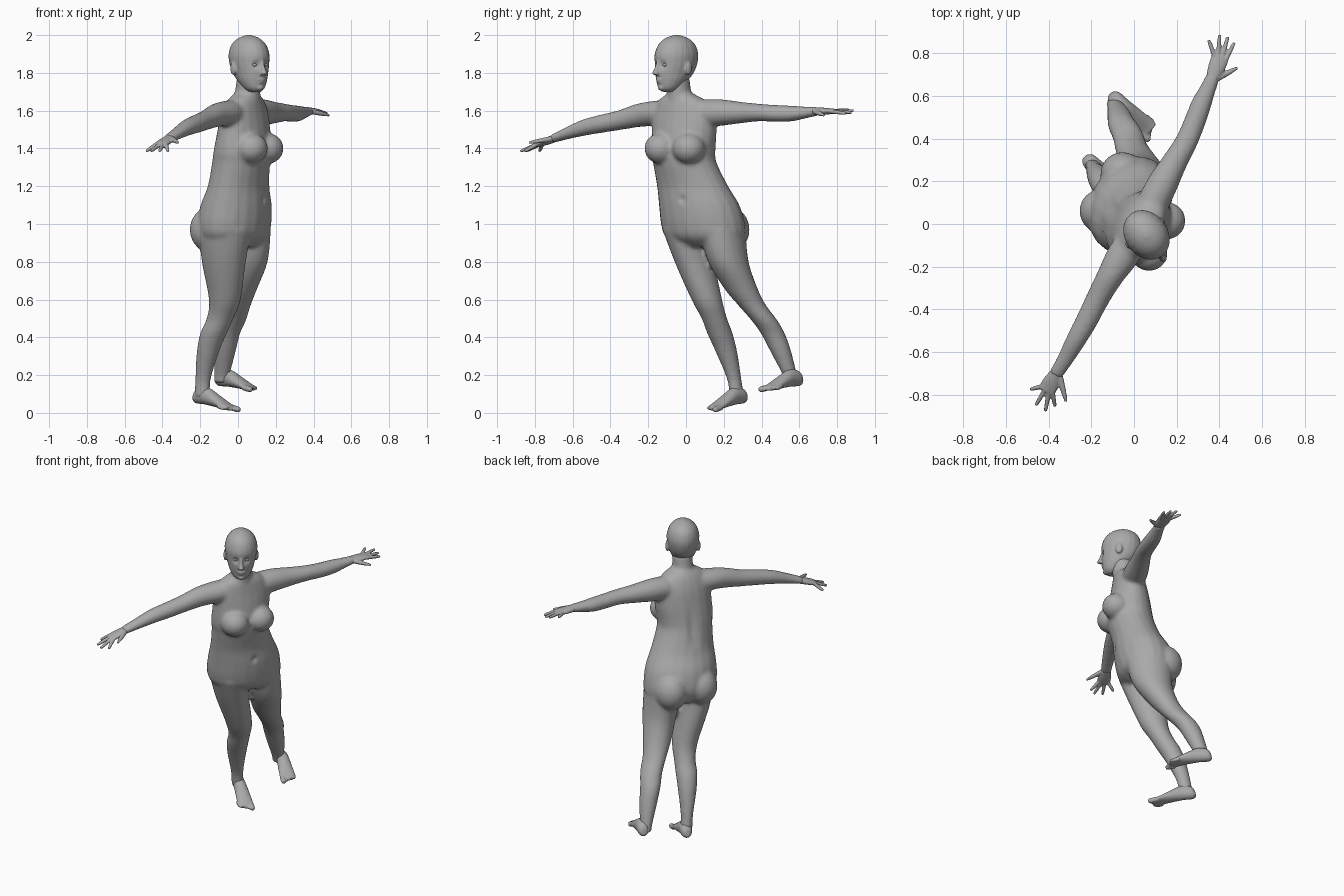
import bpy, bmesh, math
from mathutils import Vector, Matrix

if "Cube" in bpy.data.objects:
    bpy.data.objects.remove(bpy.data.objects["Cube"])

UP = Vector((0, 0, 1))
FRONT = Vector((.87, -.49, 0)).normalized()   # way the chest faces
LEFT = UP.cross(FRONT)
GAZE = Vector((.58, -.81, 0)).normalized()    # way the head faces
EAR = UP.cross(GAZE)

skin = bpy.data.materials.new("plain_grey")
skin.use_nodes = True
grey = (.4, .4, .4, 1)
skin.diffuse_color = grey
skin.node_tree.nodes["Principled BSDF"].inputs["Base Color"].default_value = grey


def spline(rows, steps=5):
    """Smooth the stations with a Catmull-Rom curve."""
    rows = [Vector(r) for r in rows]
    out = []
    for i in range(len(rows) - 1):
        p, q = rows[i], rows[i + 1]
        before, after = rows[max(i - 1, 0)], rows[min(i + 2, len(rows) - 1)]
        for k in range(steps):
            t = k / steps
            m, n = (q - before) / 2, (after - p) / 2
            out.append(p + m * t + (3 * (q - p) - 2 * m - n) * t ** 2
                       + (2 * (p - q) + m + n) * t ** 3)
    return out + [rows[-1]]


def tube(bm, rows, u=None, v=None, sides=20):
    """Loft elliptical rings through rows of (x, y, z, half width, half depth)."""
    if u is None:
        run = Vector(rows[-1][:3]) - Vector(rows[0][:3])
        u = UP.cross(run).normalized()
        v = run.cross(u).normalized()
    rings = []
    for row in spline(rows):
        centre, a, b = Vector(row[:3]), row[3], row[4]
        angles = [math.tau * k / sides for k in range(sides)]
        rings.append([bm.verts.new(centre + u * a * math.cos(t) + v * b * math.sin(t))
                      for t in angles])
    made = [bm.faces.new(rings[0]), bm.faces.new(rings[-1][::-1])]
    for r, s in zip(rings, rings[1:]):
        for k in range(sides):
            j = (k + 1) % sides
            made.append(bm.faces.new((r[k], s[k], s[j], r[j])))
    bmesh.ops.recalc_face_normals(bm, faces=made)


def ball(bm, centre, size, side=LEFT, ahead=FRONT):
    """Ellipsoid with its size given along side, ahead and up."""
    axes = Matrix((side * size[0], ahead * size[1], UP * size[2])).transposed()
    bmesh.ops.create_uvsphere(bm, u_segments=20, v_segments=12, radius=1,
                              matrix=Matrix.Translation(centre) @ axes.to_4x4())


def finish(bm, name, voxel, rounds):
    """Fuse the overlapping volumes into one smooth skin."""
    mesh = bpy.data.meshes.new(name)
    bm.to_mesh(mesh)
    bm.free()
    obj = bpy.data.objects.new(name, mesh)
    bpy.context.collection.objects.link(obj)
    fuse = obj.modifiers.new("fuse", 'REMESH')
    fuse.mode, fuse.voxel_size = 'VOXEL', voxel
    soften = obj.modifiers.new("soften", 'SMOOTH')
    soften.factor, soften.iterations = .5, rounds
    bpy.context.view_layer.update()
    graph = bpy.context.evaluated_depsgraph_get()
    obj.data = bpy.data.meshes.new_from_object(obj.evaluated_get(graph))
    obj.modifiers.clear()
    obj.data.materials.clear()
    obj.data.materials.append(skin)
    for face in obj.data.polygons:
        face.use_smooth = True
    return obj


def dent(obj, centre, push, radius):
    """Press a soft hollow into the skin."""
    for vert in obj.data.vertices:
        vert.co += push * math.exp(-((vert.co - centre).length / radius) ** 2)


# Torso and neck
bm = bmesh.new()
tube(bm, [(.045, -.03, 1.69, .07, .065), (.04, -.02, 1.65, .14, .085),
          (.035, -.01, 1.58, .18, .105), (.03, -.01, 1.48, .185, .125),
          (.02, -.015, 1.38, .18, .14), (.015, -.005, 1.32, .177, .145),
          (.003, .035, 1.2, .2, .15), (-.01, .07, 1.1, .225, .175),
          (-.02, .09, 1, .235, .182), (-.02, .1, .93, .22, .165),
          (-.02, .11, .88, .14, .11)], LEFT, FRONT)
tube(bm, [(.045, -.025, 1.6, .08, .08), (.05, -.035, 1.68, .064, .07),
          (.06, -.045, 1.78, .062, .068)], LEFT, FRONT)
chest, seat = Vector((.025, -.01, 1.4)), Vector((-.02, .1, .97))
for sign in (-1, 1):
    ball(bm, chest + LEFT * sign * .085 + FRONT * .1, (.088, .088, .082))
    ball(bm, seat + LEFT * sign * .1 - FRONT * .09, (.105, .11, .12))

# Arms
tube(bm, [(.09, .1, 1.585, .075, .075), (.135, .19, 1.59, .072, .07),
          (.19, .29, 1.59, .06, .057), (.245, .385, 1.59, .053, .047),
          (.285, .48, 1.585, .051, .045), (.315, .56, 1.585, .048, .042),
          (.345, .63, 1.59, .039, .032), (.375, .7, 1.597, .033, .023)])
tube(bm, [(-.01, -.08, 1.585, .075, .075), (-.06, -.16, 1.585, .075, .068),
          (-.115, -.25, 1.575, .062, .062), (-.17, -.35, 1.55, .055, .052),
          (-.22, -.45, 1.53, .052, .048), (-.27, -.54, 1.51, .047, .043),
          (-.32, -.63, 1.48, .039, .032), (-.37, -.71, 1.45, .033, .023)])

# Legs
tube(bm, [(-.07, 0, .97, .115, .15), (-.075, .045, .8, .1, .122),
          (-.07, .11, .6, .08, .086), (-.095, .15, .5, .066, .073),
          (-.13, .18, .42, .066, .072), (-.16, .215, .32, .056, .06),
          (-.185, .255, .18, .037, .043), (-.19, .27, .08, .037, .044)], LEFT, FRONT)
tube(bm, [(.033, .19, .97, .115, .15), (.04, .225, .8, .102, .122),
          (.012, .29, .66, .088, .092), (-.01, .35, .57, .072, .08),
          (-.03, .415, .49, .067, .075), (-.055, .46, .42, .062, .068),
          (-.068, .5, .33, .055, .058), (-.085, .55, .2, .037, .043),
          (-.09, .56, .16, .036, .044)], LEFT, FRONT)
body = finish(bm, "body", .011, 6)
for step in range(8):
    back = Vector((.01, .01, 1.25 + step * .04)) - FRONT * .13
    dent(body, back, FRONT * .008, .03)
dent(body, Vector((-.005, .06, 1.13)) + FRONT * .17, -FRONT * .012, .018)


# Head, in steps of (height, shift ahead, half width, half depth)
bm = bmesh.new()
skull = Vector((.06, -.053, 0))


def on_head(side, ahead, height):
    return skull + EAR * side + GAZE * ahead + UP * height


tube(bm, [(*on_head(0, f, z), a, b) for z, f, a, b in (
    (1.7, .05, .03, .035), (1.72, .045, .053, .06), (1.76, .026, .074, .088),
    (1.8, .01, .086, .11), (1.85, 0, .097, .121), (1.9, -.003, .1, .123),
    (1.95, -.005, .084, .104), (1.983, -.005, .052, .066),
    (2, -.005, .012, .015))], EAR, GAZE)
tube(bm, [(*on_head(0, f, z), a, b) for z, f, a, b in (
    (1.86, .115, .009, .01), (1.82, .125, .011, .016), (1.798, .132, .018, .02),
    (1.788, .12, .016, .016))], EAR, GAZE)
ball(bm, on_head(0, .11, 1.765), (.026, .012, .006), EAR, GAZE)
ball(bm, on_head(0, .107, 1.752), (.022, .013, .006), EAR, GAZE)
ball(bm, on_head(0, .095, 1.722), (.024, .018, .016), EAR, GAZE)
for sign in (-1, 1):
    ball(bm, on_head(sign * .096, -.012, 1.825), (.012, .022, .036), EAR, GAZE)
head = finish(bm, "head", .006, 3)
for sign in (-1, 1):
    dent(head, on_head(sign * .034, .115, 1.842), GAZE * -.013, .019)

# Eyes
bm = bmesh.new()
for sign in (-1, 1):
    ball(bm, on_head(sign * .034, .094, 1.842), (.016, .014, .009), EAR, GAZE)
finish(bm, "eyes", .003, 1)


# Hands
def hand(name, wrist, knuckles, tips, thumb):
    bm = bmesh.new()
    wrist, knuckles, thumb = Vector(wrist), Vector(knuckles), Vector(thumb)
    middle = wrist.lerp(knuckles, .55)
    tube(bm, [(*wrist, .031, .021), (*middle, .041, .018), (*knuckles, .04, .013)])
    for k, tip in enumerate(tips):
        base = knuckles + FRONT * (.03 - .02 * k)
        base = base.lerp(wrist, .15)
        tip = Vector(tip)
        tube(bm, [(*base, .012, .012), (*base.lerp(tip, .6), .0105, .0105),
                  (*base.lerp(tip, .95), .008, .008), (*tip, .004, .004)], sides=10)
    root = wrist + FRONT * .015
    tube(bm, [(*root, .016, .015), (*root.lerp(thumb, .6), .013, .012),
              (*thumb, .007, .006)], sides=10)
    finish(bm, name, .005, 2)


hand("left_hand", (.368, .685, 1.597), (.407, .785, 1.597),
     [(.47, .85, 1.585), (.44, .878, 1.59), (.402, .888, 1.6), (.35, .862, 1.605)],
     (.485, .732, 1.575))
hand("right_hand", (-.363, -.7, 1.452), (-.412, -.785, 1.42),
     [(-.37, -.855, 1.385), (-.415, -.878, 1.385), (-.46, -.85, 1.385), (-.487, -.775, 1.385)],
     (-.318, -.833, 1.43))


# Feet, in steps of (distance along sole, height, half width, half thickness)
def foot(name, heel, toe, inner):
    bm = bmesh.new()
    heel, run = Vector(heel), Vector(toe) - Vector(heel)
    across = UP.cross(run).normalized() * inner
    tube(bm, [(*(heel + run * t + UP * h), a, b) for t, h, a, b in (
        (.02, .032, .016, .02), (.1, .042, .035, .042), (.3, .05, .038, .046),
        (.55, .036, .044, .032), (.78, .02, .048, .018), (.88, .016, .045, .013))])
    for k in range(5):
        size = .016 if k == 0 else .0105
        start = heel + run * (.78 - .025 * k) + across * (.033 - .0185 * k) + UP * .016
        stop = start + run * (.2 - .012 * k) - UP * .004
        tube(bm, [(*start, size, size), (*start.lerp(stop, .8), size, size),
                  (*stop, size * .5, size * .5)], sides=10)
    finish(bm, name, .005, 2)


foot("right_foot", (-.235, .317, .055), (-.008, .118, .002), 1)
foot("left_foot", (-.115, .612, .145), (.1, .41, .11), -1)
